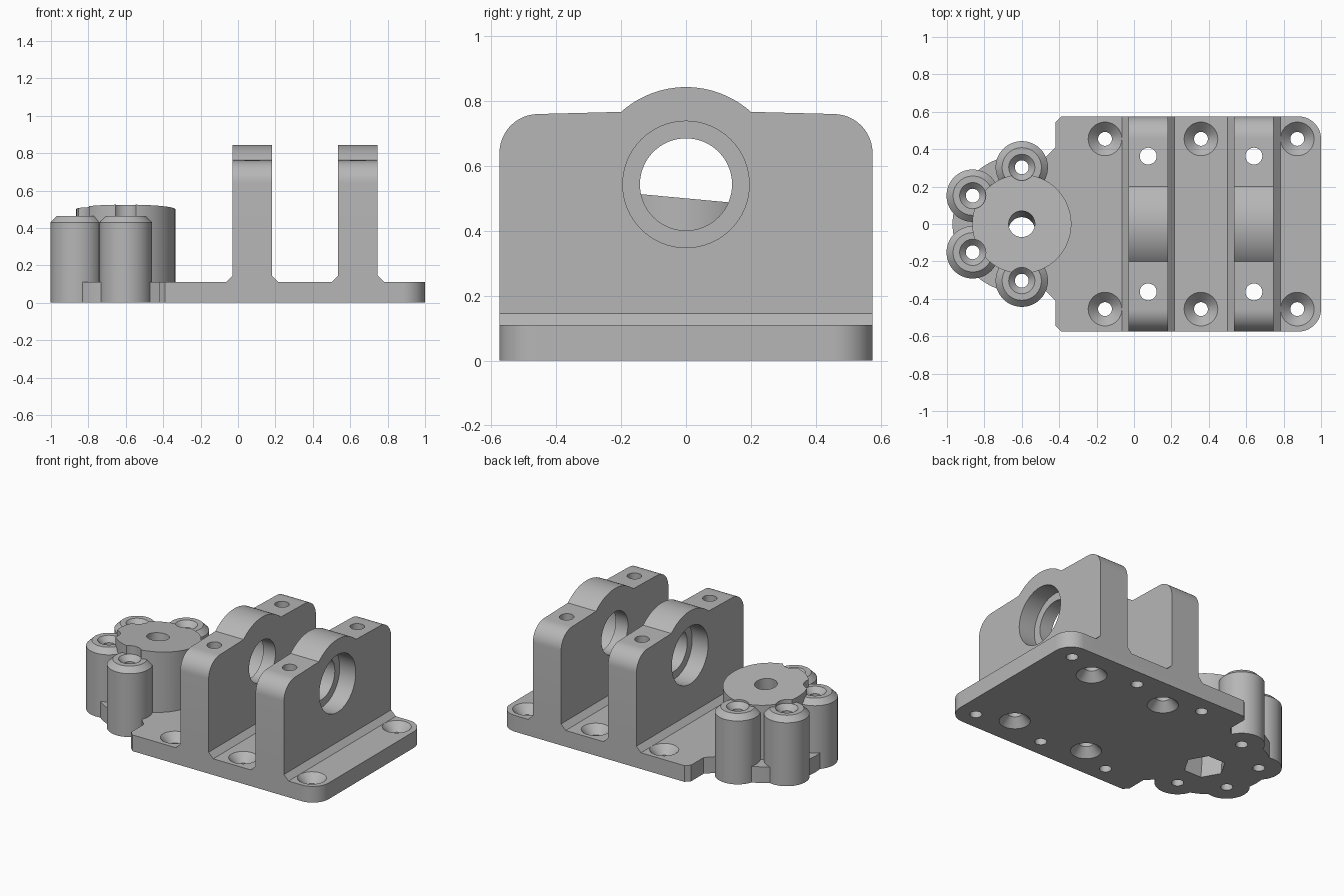
import bpy, bmesh, math
from mathutils import Matrix, Vector

old = bpy.data.objects.get("Cube")
if old:
    bpy.data.objects.remove(old, do_unlink=True)

grey = bpy.data.materials.new("light_grey")
grey.use_nodes = True
tone = (0.47, 0.47, 0.47, 1)
grey.diffuse_color = tone
grey.node_tree.nodes["Principled BSDF"].inputs["Base Color"].default_value = tone

HUB_X, PLATE_Z, HALF_Y, BORE_Z = -0.6, 0.11, 0.575, 0.543
TILT = 0.093


def finish(name, bm):
    bmesh.ops.recalc_face_normals(bm, faces=bm.faces)
    mesh = bpy.data.meshes.new(name)
    bm.to_mesh(mesh)
    bm.free()
    mesh.materials.append(grey)
    obj = bpy.data.objects.new(name, mesh)
    bpy.context.collection.objects.link(obj)
    return obj


def prism(name, points, place, start, end):
    """Extrude a 2D outline; place maps (u, v, depth) to a 3D point."""
    bm = bmesh.new()
    face = bm.faces.new([bm.verts.new(place(u, v, start)) for u, v in points])
    out = bmesh.ops.extrude_face_region(bm, geom=[face])
    shift = Vector(place(0, 0, end)) - Vector(place(0, 0, start))
    moved = [g for g in out["geom"] if isinstance(g, bmesh.types.BMVert)]
    bmesh.ops.translate(bm, vec=shift, verts=moved)
    return finish(name, bm)


def turned(name, profile, matrix, sides=64):
    """Solid of revolution from (radius, height) pairs, closed by flat caps."""
    bm = bmesh.new()
    rings = []
    for r, z in profile:
        rings.append([bm.verts.new(matrix @ Vector((r * math.cos(a), r * math.sin(a), z)))
                      for a in (2 * math.pi * i / sides for i in range(sides))])
    for low, high in zip(rings, rings[1:]):
        for i in range(sides):
            j = (i + 1) % sides
            bm.faces.new((low[i], low[j], high[j], high[i]))
    bm.faces.new(rings[0][::-1])
    bm.faces.new(rings[-1])
    return finish(name, bm)


def arc(cx, cy, r, a0, a1, n=12):
    return [(cx + r * math.cos(math.radians(a0 + (a1 - a0) * i / n)),
             cy + r * math.sin(math.radians(a0 + (a1 - a0) * i / n))) for i in range(n + 1)]


def at(x, y, z=0):
    return Matrix.Translation((x, y, z))


def combine(target, tool, operation):
    tool.hide_render = True
    mod = target.modifiers.new(operation, "BOOLEAN")
    mod.operation, mod.object, mod.solver = operation, tool, "EXACT"
    bpy.context.view_layer.update()
    graph = bpy.context.evaluated_depsgraph_get()
    mesh = bpy.data.meshes.new_from_object(target.evaluated_get(graph))
    target.modifiers.clear()
    target.data = mesh
    bpy.data.objects.remove(tool, do_unlink=True)


def flat(u, v, d):
    return (u, v, d)


def side(u, v, d):
    return (d, u, v)


def front(u, v, d):
    return (u, d, v)


# Base plate: rounded outer corners, clipped inner corners, neck towards the hub
upper = arc(0.88, HALF_Y - 0.12, 0.12, 0, 90) + [
    (-0.39, HALF_Y), (-0.42, 0.545), (-0.42, 0.41), (-0.47, 0.36)]
outline = upper + [(x, -y) for x, y in reversed(upper)]
bracket = prism("bearing_bracket", outline, flat, 0, PLATE_Z)

# Round flange under the hub
solids = [turned("hub_flange", [(0.37, 0), (0.37, PLATE_Z)], at(HUB_X, 0), 96)]

# Bearing walls with a hump over the bore, and chamfered feet
half = arc(HALF_Y - 0.12, 0.64, 0.12, 0, 90)
hump_angle = math.degrees(math.acos(0.2 / 0.3))
profile = ([(HALF_Y, 0.05)] + half + arc(0, BORE_Z, 0.3, hump_angle, 180 - hump_angle, 24)
           + [(-y, z) for y, z in reversed(half)] + [(-HALF_Y, 0.05)])
WALLS = [(-0.03, 0.182), (0.535, 0.747)]
for x0, x1 in WALLS:
    solids.append(prism("bearing_wall", profile, side, x0, x1))
    c = 0.035
    foot = [(x0 - c, 0.05), (x1 + c, 0.05), (x1 + c, PLATE_Z),
            (x1, PLATE_Z + c), (x0, PLATE_Z + c), (x0 - c, PLATE_Z)]
    solids.append(prism("wall_foot", foot, front, -HALF_Y, HALF_Y))

# Central hub with a slanted top
hub = turned("hub", [(0.265, 0), (0.265, 0.5)], at(HUB_X, 0), 96)
for v in hub.data.vertices:
    if v.co.z > 0.4:
        v.co.z -= TILT * v.co.y
solids.append(hub)

# Four screw posts around the hub
POSTS = [(HUB_X + 0.303 * math.cos(math.radians(a)), 0.303 * math.sin(math.radians(a)))
         for a in (90, 150, 210, 270)]
for x, y in POSTS:
    solids.append(turned("screw_post", [(0.14, 0), (0.14, 0.43), (0.105, 0.465)], at(x, y)))

for solid in solids:
    combine(bracket, solid, "UNION")

cutters = []

# Countersunk screw holes through the posts
for x, y in POSTS:
    cutters.append(turned("post_hole", [(0.037, -0.1), (0.037, 0.43), (0.07, 0.465),
                                        (0.07, 0.7)], at(x, y), 40))

# Countersunk mounting holes in the plate
for x in (-0.155, 0.358, 0.873):
    for s in (-1, 1):
        cutters.append(turned("plate_hole", [(0.037, -0.1), (0.037, 0.055), (0.09, PLATE_Z),
                                             (0.09, 0.2)], at(x, s * 0.455), 40))

# Vertical holes through the walls, countersunk from below
for x0, x1 in WALLS:
    for s in (-1, 1):
        cutters.append(turned("wall_hole", [(0.095, -0.1), (0.095, 0), (0.045, 0.055),
                                            (0.045, 1)], at((x0 + x1) / 2, s * 0.363), 40))

# Shaft bore, and bearing seats in the outer faces
along_x = at(0, 0, BORE_Z) @ Matrix.Rotation(math.pi / 2, 4, "Y")
for r, start, end in ((0.142, -0.2, 1), (0.195, -0.2, 0.09), (0.195, 0.627, 1)):
    cutters.append(turned("bore", [(r, start), (r, end)], along_x))

# Tilted hub bore with a hexagonal nut pocket underneath
tilted = at(HUB_X, 0, 0.5) @ Matrix.Rotation(-math.atan(TILT), 4, "X")
cutters.append(turned("hub_bore", [(0.07, -0.7), (0.07, 0.2)], tilted))
cutters.append(turned("nut_pocket", [(0.13, -0.7), (0.13, -0.36)], tilted, 6))

for cutter in cutters:
    combine(bracket, cutter, "DIFFERENCE")

# Smooth the round surfaces, keep edges sharp
bpy.ops.object.select_all(action="DESELECT")
bracket.select_set(True)
bpy.context.view_layer.objects.active = bracket
bpy.ops.object.shade_smooth_by_angle(angle=math.radians(25))
